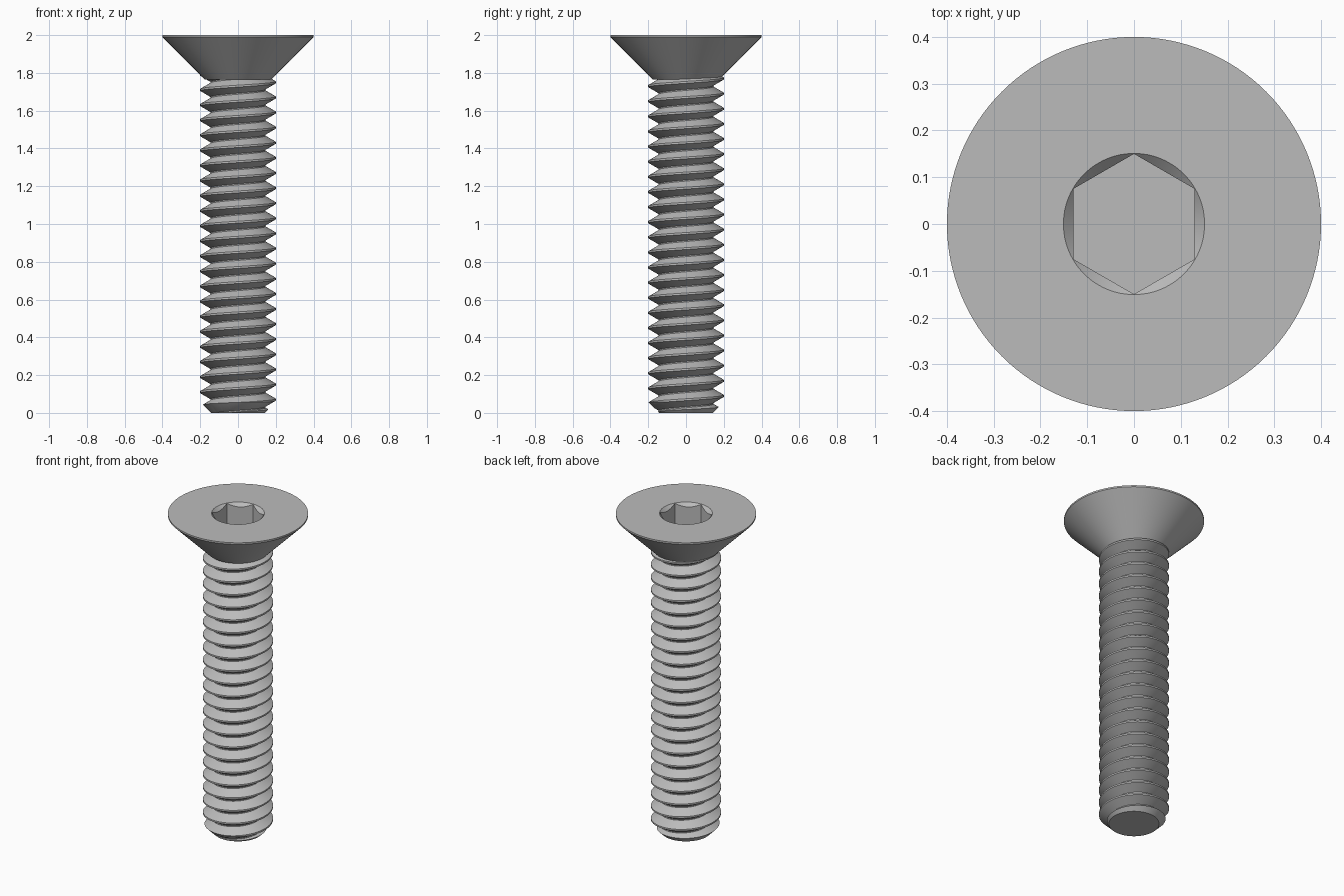
import bpy, bmesh, math

cube = bpy.data.objects.get("Cube")
if cube:
    bpy.data.objects.remove(cube, do_unlink=True)

steel = bpy.data.materials.new("grey_steel")
steel.use_nodes = True
GREY = (0.5, 0.5, 0.5, 1)
steel.diffuse_color = GREY
steel.node_tree.nodes["Principled BSDF"].inputs["Base Color"].default_value = GREY


def make_object(name, bm):
    bmesh.ops.recalc_face_normals(bm, faces=bm.faces[:])
    mesh = bpy.data.meshes.new(name)
    bm.to_mesh(mesh)
    bm.free()
    mesh.materials.append(steel)
    obj = bpy.data.objects.new(name, mesh)
    bpy.context.collection.objects.link(obj)
    return obj


def lathe(name, profile, sides=96, turn=0.0):
    """Closed solid of revolution from (radius, height) pairs, bottom to top."""
    bm = bmesh.new()
    rings = []
    for r, z in profile:
        angles = [turn + math.tau * i / sides for i in range(sides)]
        rings.append([bm.verts.new((r * math.cos(a), r * math.sin(a), z)) for a in angles])
    for low, high in zip(rings, rings[1:]):
        for i in range(sides):
            j = (i + 1) % sides
            bm.faces.new((low[i], low[j], high[j], high[i]))
    bm.faces.new(rings[0][::-1])
    bm.faces.new(rings[-1])
    return make_object(name, bm)


def carve(target, tool, operation):
    """Apply a boolean and discard its tool."""
    mod = target.modifiers.new("carve", "BOOLEAN")
    mod.operation, mod.object, mod.solver = operation, tool, "EXACT"
    bpy.context.view_layer.objects.active = target
    bpy.ops.object.modifier_apply(modifier=mod.name)
    bpy.data.objects.remove(tool, do_unlink=True)


def smooth(obj):
    bpy.ops.object.select_all(action="DESELECT")
    obj.select_set(True)
    bpy.context.view_layer.objects.active = obj
    bpy.ops.object.shade_smooth_by_angle(angle=math.radians(25))


# Countersunk head with a hexagonal socket and a conical lead-in
head = lathe("countersunk_head", [(0.175, 1.765), (0.395, 1.985), (0.4, 1.99), (0.4, 2.0)], 128)
carve(head, lathe("hex_cutter", [(0.15, 1.84), (0.15, 2.05)], 6, math.pi / 2), "DIFFERENCE")
carve(head, lathe("lead_in_cutter", [(0.111, 1.96), (0.171, 2.02)], 96), "DIFFERENCE")
smooth(head)

# Right-hand thread: a V profile swept along a helix, trimmed flat at both ends
PITCH, STEPS, TURNS = 0.08, 72, 27
CREST, ROOT = 0.2, 0.145
profile = [(ROOT, -0.037), (CREST, -0.005), (CREST, 0.005), (ROOT, 0.037)]
bm = bmesh.new()
columns = []
for i in range(STEPS * TURNS + 1):
    a = math.tau * i / STEPS
    rise = 0.07 - 3 * PITCH + PITCH * i / STEPS
    columns.append([bm.verts.new((r * math.cos(a), r * math.sin(a), z + rise)) for r, z in profile])
for i in range(STEPS * TURNS):
    a, b = columns[i], columns[i + 1]
    for k in range(3):
        bm.faces.new((a[k], b[k], b[k + 1], a[k + 1]))
    # root flat joins this turn to the one above
    if i + STEPS + 1 < len(columns):
        c, d = columns[i + STEPS], columns[i + STEPS + 1]
        bm.faces.new((a[3], b[3], d[0], c[0]))
for height, direction in ((-0.04, -1), (1.83, 1)):
    cut = bmesh.ops.bisect_plane(
        bm, geom=bm.verts[:] + bm.edges[:] + bm.faces[:], dist=1e-6,
        plane_co=(0, 0, height), plane_no=(0, 0, direction), clear_outer=True)
    rim = [e for e in cut["geom_cut"] if isinstance(e, bmesh.types.BMEdge)]
    bmesh.ops.contextual_create(bm, geom=rim)
shank = make_object("threaded_shank", bm)

# Chamfered tip
blank = lathe("tip_blank", [(0.143, 0), (0.213, 0.07), (0.213, 1.81)], 96)
carve(shank, blank, "INTERSECT")
smooth(shank)
